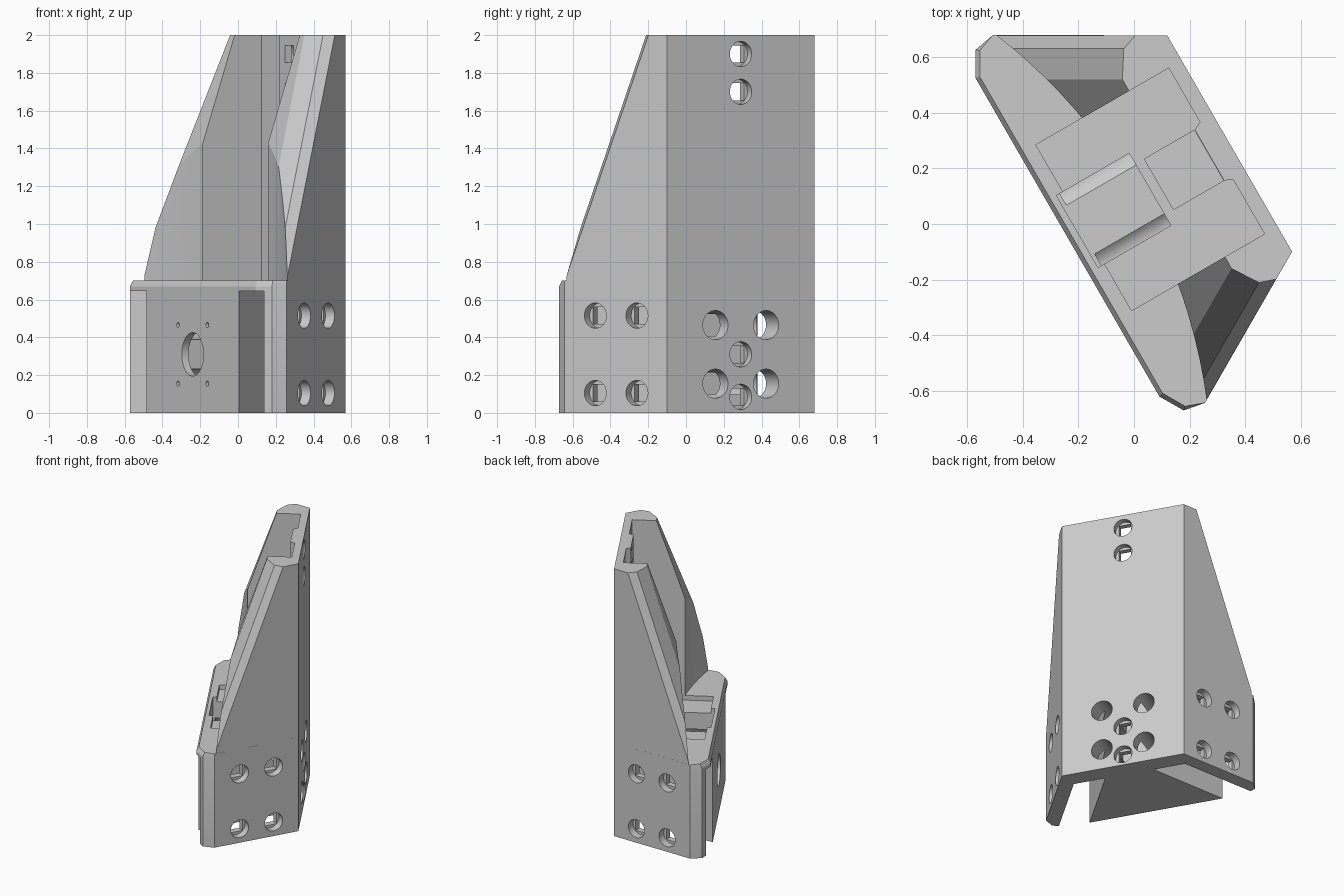
import bpy, bmesh, math
from mathutils import Matrix, Vector

if "Cube" in bpy.data.objects:
    bpy.data.objects.remove(bpy.data.objects["Cube"])

# Local frame: x across, y toward the back plate; whole bracket is turned -60 degrees
PLACE = Matrix.Translation((-0.04, 0.068, 0)) @ Matrix.Rotation(math.radians(-60), 4, 'Z')
BACK = 0.444


def outer(v):
    """Half width of the outer trapezoid at depth v."""
    return 0.45 + (BACK - v) / math.sqrt(3)


def loft(name, rings):
    """Solid through rings given as (points, z)."""
    bm = bmesh.new()
    vs = [[bm.verts.new((x, y, z)) for x, y in pts] for pts, z in rings]
    n = len(vs[0])
    bm.faces.new(vs[0])
    bm.faces.new(vs[-1])
    for a, b in zip(vs, vs[1:]):
        for i in range(n):
            j = (i + 1) % n
            bm.faces.new((a[i], a[j], b[j], b[i]))
    bmesh.ops.recalc_face_normals(bm, faces=bm.faces)
    me = bpy.data.meshes.new(name)
    bm.to_mesh(me)
    bm.free()
    ob = bpy.data.objects.new(name, me)
    bpy.context.collection.objects.link(ob)
    return ob


def prism(pts, z0, z1):
    return loft("cutter", [(pts, z0), (pts, z1)])


def box(hw, v0, v1, z0, z1):
    return prism([(-hw, v0), (hw, v0), (hw, v1), (-hw, v1)], z0, z1)


def mirrored(half):
    return half + [(-x, y) for x, y in reversed(half)]


def rod(center, inward, r, a, b, n=32):
    """Round (n=32) or square (n=4) bar along inward, from a to b past center."""
    turn = math.pi / 4 if n == 4 else 0
    ring = [(r * math.cos(turn + 2 * math.pi * i / n),
             r * math.sin(turn + 2 * math.pi * i / n)) for i in range(n)]
    ob = prism(ring, a, b)
    w = Vector(inward).normalized()
    up = Vector((0, 0, 1))
    m = Matrix((up.cross(w), up, w)).transposed()
    m = Matrix((up, w.cross(up), w)).transposed().to_4x4()
    m.translation = center
    ob.data.transform(m)
    return ob


def cut(ob, cutter):
    cutter.hide_render = True
    mod = ob.modifiers.new("cut", 'BOOLEAN')
    mod.operation, mod.solver, mod.object = 'DIFFERENCE', 'EXACT', cutter
    me = bpy.data.meshes.new_from_object(
        ob.evaluated_get(bpy.context.evaluated_depsgraph_get()))
    ob.modifiers.clear()
    ob.data = me
    bpy.data.objects.remove(cutter)


def bolt_hole(ob, center, inward, sink, depth):
    """Round counterbore followed by a square neck."""
    cut(ob, rod(center, inward, 0.067, -0.05, sink))
    cut(ob, rod(center, inward, 0.064, -0.05, depth, 4))


# Base: trapezoid prism with a bevelled front lip
low = mirrored([(0.45, BACK), (0.765, -0.10), (0.75, -0.18), (0.663, -0.231)])
top = mirrored([(0.45, BACK), (0.765, -0.10), (0.74, -0.168), (0.658, -0.215)])
base = loft("base", [(low, 0), (low, 0.67), (top, 0.70)])

# Side slots, open below and in front
for s in (1, -1):
    cut(base, prism([(s * 0.411, 0.31), (s * 0.822, -0.4),
                     (s * 0.588, -0.4), (s * 0.178, 0.31)], -0.1, 0.645))

# Stepped pockets in the top
channel = mirrored([(0.345, -0.163), (0.345, 0.39), (0.12, 0.39), (0.105, 0.36)])
cut(base, prism(channel, 0.665, 0.9))
cut(base, box(0.15, -0.19, 0.113, 0.10, 0.9))
cut(base, box(0.105, 0.15, 0.358, 0.02, 0.9))

# Front shaft hole and four screw holes, with access bores from the back
cut(base, rod((0, -0.231, 0.31), (0, 1, 0), 0.115, -0.1, 0.1, 48))
for x in (-0.155, 0.155):
    for z in (0.155, 0.465):
        cut(base, rod((x, -0.231, z), (0, 1, 0), 0.014, -0.1, 0.1, 16))
        cut(base, rod((x, BACK, z), (0, -1, 0), 0.077, -0.1, 0.62))

# Bolt holes in the back and the two side walls
for z in (0.085, 0.31):
    bolt_hole(base, (0, BACK, z), (0, -1, 0), 0.045, 0.15)
for s in (1, -1):
    for t in (0.185, 0.439):
        for z in (0.105, 0.515):
            bolt_hole(base, (s * (0.45 + 0.5 * t), BACK - 0.866 * t, z),
                      (-s * 0.866, -0.5, 0), 0.055, 0.13)


# Tower: U-shaped section whose noses slope back toward the top
def section(z):
    w = 0.225 + 0.34 * (z - 2)
    return mirrored([(0.45, BACK), (outer(w + 0.12), w + 0.12),
                     (outer(w + 0.06) - 0.055, w + 0.06), (outer(w) - 0.183, w),
                     (0.345, w), (0.345, 0.39), (0.12, 0.39), (0.105, 0.36)])


tower = loft("tower", [(section(0.7), 0.7), (section(2), 2)])

# Large round clearance in front of the tower
R = 2.0
cut(tower, prism([(R * math.cos(2 * math.pi * i / 160),
                   R * math.sin(2 * math.pi * i / 160) - 1.94) for i in range(160)], 0.5, 2.2))
for z in (1.7, 1.9):
    bolt_hole(tower, (0, BACK, z), (0, -1, 0), 0.045, 0.15)

# Place both parts and smooth the round surfaces only
for ob in (base, tower):
    ob.data.transform(PLACE)
    bpy.ops.object.select_all(action='DESELECT')
    ob.select_set(True)
    bpy.context.view_layer.objects.active = ob
    bpy.ops.object.shade_smooth_by_angle(angle=math.radians(15))
